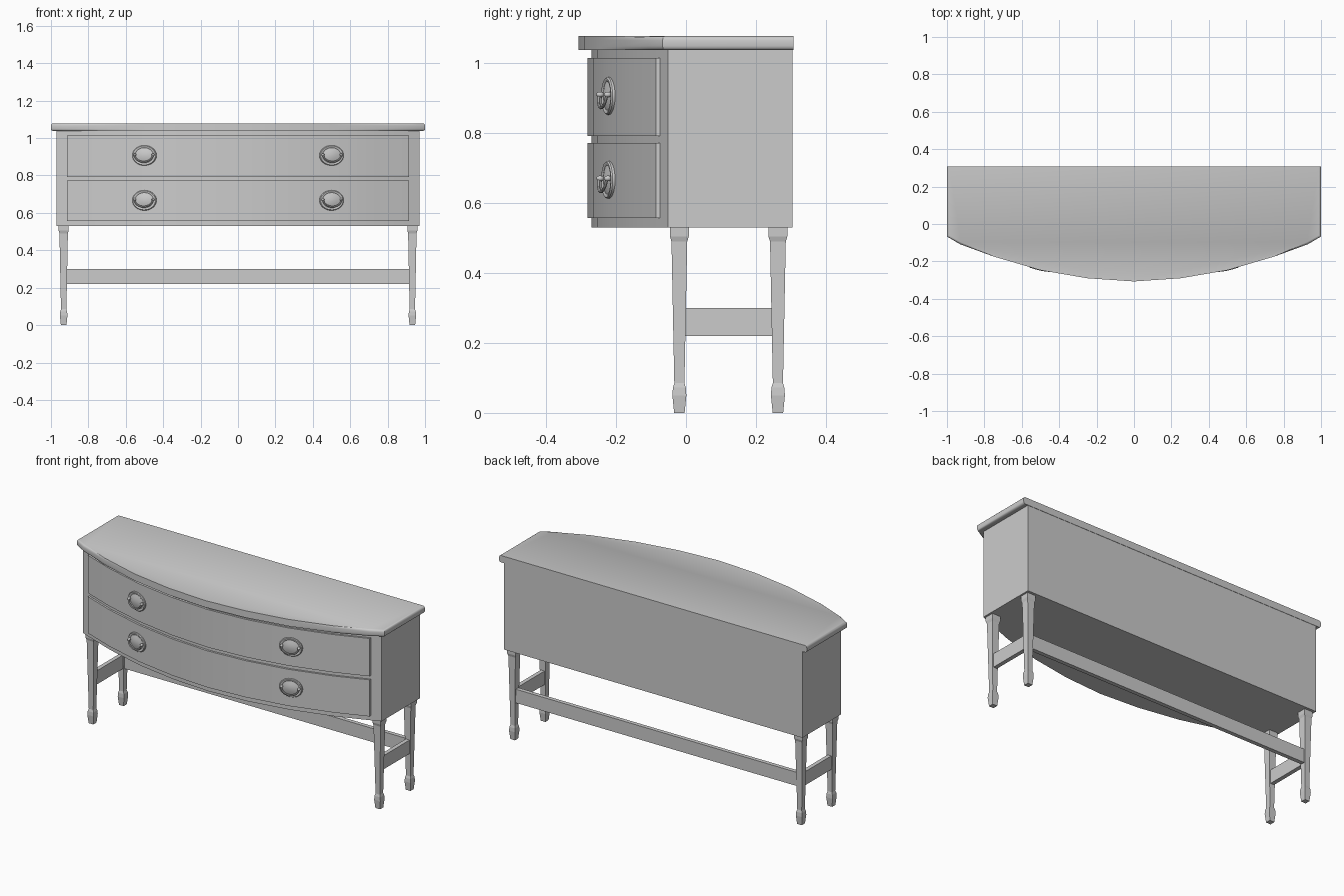
import bpy, bmesh, math
from mathutils import Matrix, Vector

if "Cube" in bpy.data.objects:
    bpy.data.objects.remove(bpy.data.objects["Cube"])

BACK = 0.307
TOP_CURVE = [(0, -0.307), (0.25, -0.29), (0.5, -0.247), (0.75, -0.174), (0.93, -0.108), (1.0, -0.067)]
BODY_CURVE = [(0, -0.27), (0.24, -0.254), (0.485, -0.213), (0.73, -0.144), (0.9, -0.08), (0.97, -0.052)]


def finish(name, bm, smooth=True):
    bmesh.ops.recalc_face_normals(bm, faces=bm.faces)
    mesh = bpy.data.meshes.new(name)
    bm.to_mesh(mesh)
    bm.free()
    ob = bpy.data.objects.new(name, mesh)
    bpy.context.collection.objects.link(ob)
    if smooth:
        bpy.ops.object.select_all(action='DESELECT')
        ob.select_set(True)
        bpy.context.view_layer.objects.active = ob
        bpy.ops.object.shade_smooth_by_angle(angle=math.radians(35))
    return ob


def mirrored(curve):
    return [(-x, y) for x, y in reversed(curve[1:])] + curve


def loft(rings):
    """Closed solid through rings of equal point count."""
    bm = bmesh.new()
    loops = [[bm.verts.new(p) for p in r] for r in rings]
    n = len(loops[0])
    for a, b in zip(loops, loops[1:]):
        for i in range(n):
            bm.faces.new((a[i], a[(i + 1) % n], b[(i + 1) % n], b[i]))
    bm.faces.new(loops[0])
    bm.faces.new(loops[-1])
    return bm


def prism(outline, z0, z1):
    return loft([[(x, y, z) for x, y in outline] for z in (z0, z1)])


def box(name, x0, x1, y0, y1, z0, z1):
    return finish(name, prism([(x0, y0), (x1, y0), (x1, y1), (x0, y1)], z0, z1), False)


# bowed top, rounded on front and sides
bm = prism(mirrored(TOP_CURVE) + [(1, BACK), (-1, BACK)], 1.038, 1.078)
edges = [e for e in bm.edges if abs(e.verts[0].co.z - e.verts[1].co.z) < 1e-5
         and (e.verts[0].co.y + e.verts[1].co.y) / 2 < BACK - 0.01]
bmesh.ops.bevel(bm, geom=edges, offset=0.012, segments=3, profile=0.5, affect='EDGES')
finish("table_top", bm)

# bowed carcass
finish("cabinet_body", prism(mirrored(BODY_CURVE) + [(0.97, BACK - 0.002), (-0.97, BACK - 0.002)], 0.53, 1.038))

# bowed drawer fronts
front = BODY_CURVE[:-1] + [(0.915, -0.0745)]
outer = mirrored([(x, y - 0.012) for x, y in front])
inner = mirrored([(x, y + 0.025) for x, y in front])
for name, z0, z1 in (("lower_drawer", 0.557, 0.772), ("upper_drawer", 0.793, 1.015)):
    bm = prism(outer + inner[::-1], z0, z1)
    edges = [e for e in bm.edges if e.calc_face_angle(0) > math.radians(40)]
    bmesh.ops.bevel(bm, geom=edges, offset=0.009, segments=2, profile=0.5, affect='EDGES')
    finish(name, bm)

# square tapered legs with spade feet
LEG = [(0, 0.015), (0.05, 0.02), (0.072, 0.0185), (0.085, 0.0145),
       (0.49, 0.0225), (0.505, 0.027), (0.53, 0.027)]
for sx in (-1, 1):
    side = "left" if sx < 0 else "right"
    for pos, cy in (("front", -0.019), ("back", 0.263)):
        rings = [[(sx * 0.932 + a * h, cy + b * h, z)
                  for a, b in ((-1, -1), (1, -1), (1, 1), (-1, 1))] for z, h in LEG]
        finish(f"{pos}_{side}_leg", loft(rings), False)
    box(f"{side}_stretcher", sx * 0.932 - 0.012, sx * 0.932 + 0.012, -0.005, 0.25, 0.22, 0.30)
box("back_stretcher", -0.92, 0.92, 0.251, 0.275, 0.22, 0.30)

# oval pulls: stepped domed plate, two posts and a hanging bail
PLATE = [(1, -0.01), (1, 0.004), (0.94, 0.008), (0.84, 0.008), (0.76, 0.005), (0.4, 0.011), (0.1, 0.013)]
SEG = 32


def tube(path, r, n=8):
    rings = []
    for i, p in enumerate(path):
        t = (path[min(i + 1, len(path) - 1)] - path[max(i - 1, 0)]).normalized()
        u = t.orthogonal() if i == 0 else (u - t * u.dot(t))
        u.normalize()
        v = t.cross(u)
        rings.append([p + r * (u * math.cos(a) + v * math.sin(a))
                      for a in (2 * math.pi * k / n for k in range(n))])
    return loft(rings)


for sx in (-1, 1):
    for z in (0.667, 0.907):
        place = Matrix.Translation((sx * 0.5, -0.221, z)) @ Matrix.Rotation(sx * math.radians(13), 4, 'Z')
        tag = ("left" if sx < 0 else "right") + ("_lower" if z < 0.8 else "_upper")
        bm = loft([[(0.066 * r * math.cos(2 * math.pi * k / SEG), -d,
                     0.054 * r * math.sin(2 * math.pi * k / SEG)) for k in range(SEG)] for r, d in PLATE])
        finish(tag + "_handle_plate", bm).matrix_world = place
        path = [Vector((0.05 * math.cos(a), -0.017 - 0.006 * math.sin(-a), 0.004 + 0.038 * math.sin(a)))
                for a in (-math.pi * k / 16 for k in range(17))]
        finish(tag + "_handle_bail", tube(path, 0.0045)).matrix_world = place
        bm = bmesh.new()
        for px in (-0.05, 0.05):
            bmesh.ops.create_uvsphere(bm, u_segments=12, v_segments=8, radius=0.008,
                                      matrix=Matrix.Translation((px, -0.014, 0.004)) @ Matrix.Diagonal((1, 1.4, 1, 1)))
        finish(tag + "_handle_posts", bm).matrix_world = place
